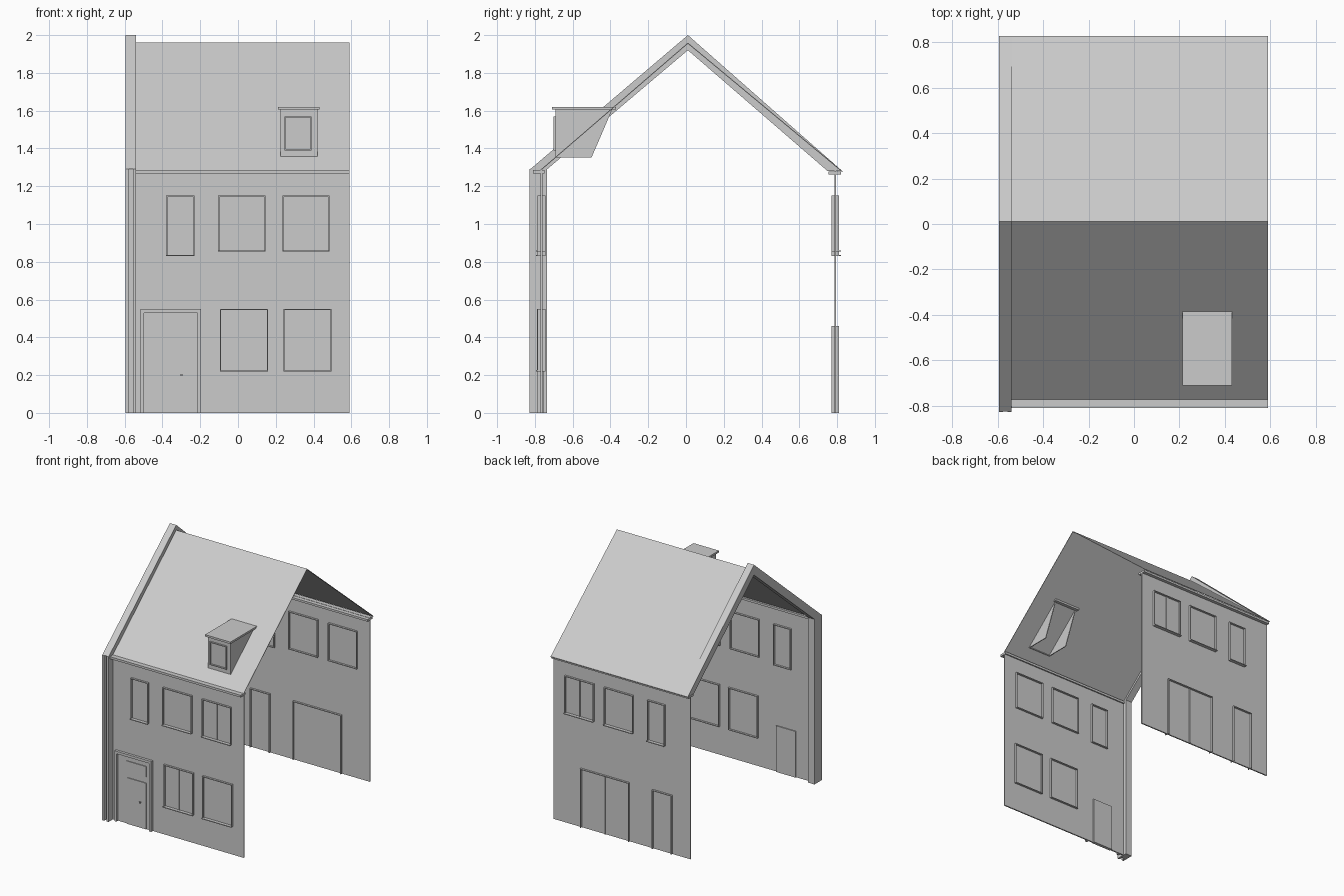
import bpy, bmesh

cube = bpy.data.objects.get("Cube")
if cube:
    bpy.data.objects.remove(cube, do_unlink=True)

grey = bpy.data.materials.new("plain grey")
grey.use_nodes = True
grey.diffuse_color = (0.6, 0.6, 0.6, 1)
grey.node_tree.nodes["Principled BSDF"].inputs["Base Color"].default_value = (0.6, 0.6, 0.6, 1)


def finish(name, bm):
    bmesh.ops.recalc_face_normals(bm, faces=bm.faces)
    mesh = bpy.data.meshes.new(name)
    bm.to_mesh(mesh)
    bm.free()
    mesh.materials.append(grey)
    obj = bpy.data.objects.new(name, mesh)
    bpy.context.scene.collection.objects.link(obj)
    return obj


def extrude(bm, x0, x1, profile):
    """Solid from a (y, z) profile stretched between two x positions."""
    face = bm.faces.new([bm.verts.new((x0, y, z)) for y, z in profile])
    moved = bmesh.ops.extrude_face_region(bm, geom=[face])["geom"]
    for v in moved:
        if isinstance(v, bmesh.types.BMVert):
            v.co.x = x1


def box(bm, x0, x1, y0, y1, z0, z1):
    extrude(bm, x0, x1, [(y0, z0), (y1, z0), (y1, z1), (y0, z1)])


def boxes(name, *dims):
    bm = bmesh.new()
    for d in dims:
        box(bm, *d)
    return finish(name, bm)


def solid(name, x0, x1, profile):
    bm = bmesh.new()
    extrude(bm, x0, x1, profile)
    return finish(name, bm)


LEFT, RIGHT, EDGE = -0.595, 0.59, -0.54
FRONT, BACK, THIN = -0.765, 0.79, 0.005


def opening(name, y, out, x0, x1, z0, z1, sill=True, bar=False):
    """Thin rim through the wall, with optional sill and centre bar."""
    t, d = 0.006, 0.02
    bm = bmesh.new()
    for a, b in ((x0, x0 + t), (x1 - t, x1)):
        box(bm, a, b, y - d, y + d, z0, z1)
    box(bm, x0, x1, y - d, y + d, z1 - t, z1)
    if sill:
        ends = sorted((y - out * d, y + out * 0.03))
        box(bm, x0, x1, *ends, z0, z0 + t)
    if bar:
        mid = (x0 + x1) / 2
        ends = sorted((y, y + out * 0.012))
        box(bm, mid - t / 2, mid + t / 2, *ends, z0, z1)
    finish(name, bm)


# Walls
boxes("front_wall", (LEFT, RIGHT, FRONT - THIN, FRONT + THIN, 0, 1.28))
boxes("back_wall", (LEFT, RIGHT, BACK - THIN, BACK + THIN, 0, 1.28))

# Upper windows, alike on both walls
for side, y, out in (("front", FRONT, -1), ("back", BACK, 1)):
    opening(side + "_narrow_window", y, out, -0.38, -0.23, 0.83, 1.15)
    opening(side + "_middle_window", y, out, -0.105, 0.145, 0.855, 1.15)
    opening(side + "_end_window", y, out, 0.235, 0.485, 0.855, 1.15, bar=True)

# Ground floor windows and rear doors
opening("lower_middle_window", FRONT, -1, -0.095, 0.16, 0.22, 0.55, bar=True)
opening("lower_end_window", FRONT, -1, 0.24, 0.495, 0.22, 0.55)
opening("garage_door", BACK, 1, -0.07, 0.35, 0, 0.46, sill=False, bar=True)
opening("back_door", BACK, 1, -0.44, -0.27, 0, 0.46, sill=False)

# Front entrance: surround, leaf, transom and knob
boxes("door_surround",
      (-0.515, -0.497, -0.79, FRONT, 0, 0.55),
      (-0.215, -0.197, -0.79, FRONT, 0, 0.55),
      (-0.515, -0.197, -0.79, FRONT, 0.53, 0.55))
boxes("door_leaf", (-0.42, -0.25, -0.776, -0.752, 0, 0.36))
boxes("door_transom", (-0.42, -0.25, -0.776, FRONT, 0.41, 0.49))
boxes("door_knob", (-0.305, -0.295, -0.788, FRONT, 0.195, 0.205))

# Eaves
boxes("front_gutter", (EDGE, RIGHT, -0.81, -0.75, 1.268, 1.285))
boxes("back_gutter", (LEFT, RIGHT, 0.755, 0.82, 1.262, 1.278))

# Thin roof sheet
t = 0.006
solid("roof", LEFT, RIGHT, [
    (-0.775, 1.283), (0.01, 1.96), (0.828, 1.28),
    (0.828, 1.28 - t), (0.01, 1.96 - t), (-0.775, 1.283 - t)])

# Raised gable band and the grooved pier below it
solid("gable_band", LEFT, EDGE, [
    (-0.825, 1.29), (0.01, 2.0), (0.828, 1.28),
    (0.75, 1.28), (0.01, 1.92), (-0.735, 1.29)])
boxes("gable_pier",
      (LEFT, EDGE, -0.8, -0.735, 0, 1.29),
      (LEFT, -0.577, -0.828, -0.8, 0, 1.29),
      (-0.557, EDGE, -0.828, -0.8, 0, 1.29))

# Dormer: two cheeks, front, window and flat cap
cheek = [(-0.69, 1.352), (-0.5, 1.352), (-0.39, 1.608), (-0.69, 1.608)]
for name, x in (("right", 0.225), ("left", 0.414)):
    solid("dormer_cheek_" + name, x, x + 0.006, cheek)
boxes("dormer_front", (0.225, 0.42, -0.69, -0.682, 1.352, 1.608))
wx0, wx1, wz0, wz1, w = 0.245, 0.39, 1.39, 1.57, 0.006
boxes("dormer_window_rim",
      (wx0, wx0 + w, -0.702, -0.685, wz0, wz1),
      (wx1 - w, wx1, -0.702, -0.685, wz0, wz1),
      (wx0, wx1, -0.702, -0.685, wz0, wz0 + w),
      (wx0, wx1, -0.702, -0.685, wz1 - w, wz1))
boxes("dormer_cap", (0.213, 0.432, -0.71, -0.37, 1.605, 1.62))
